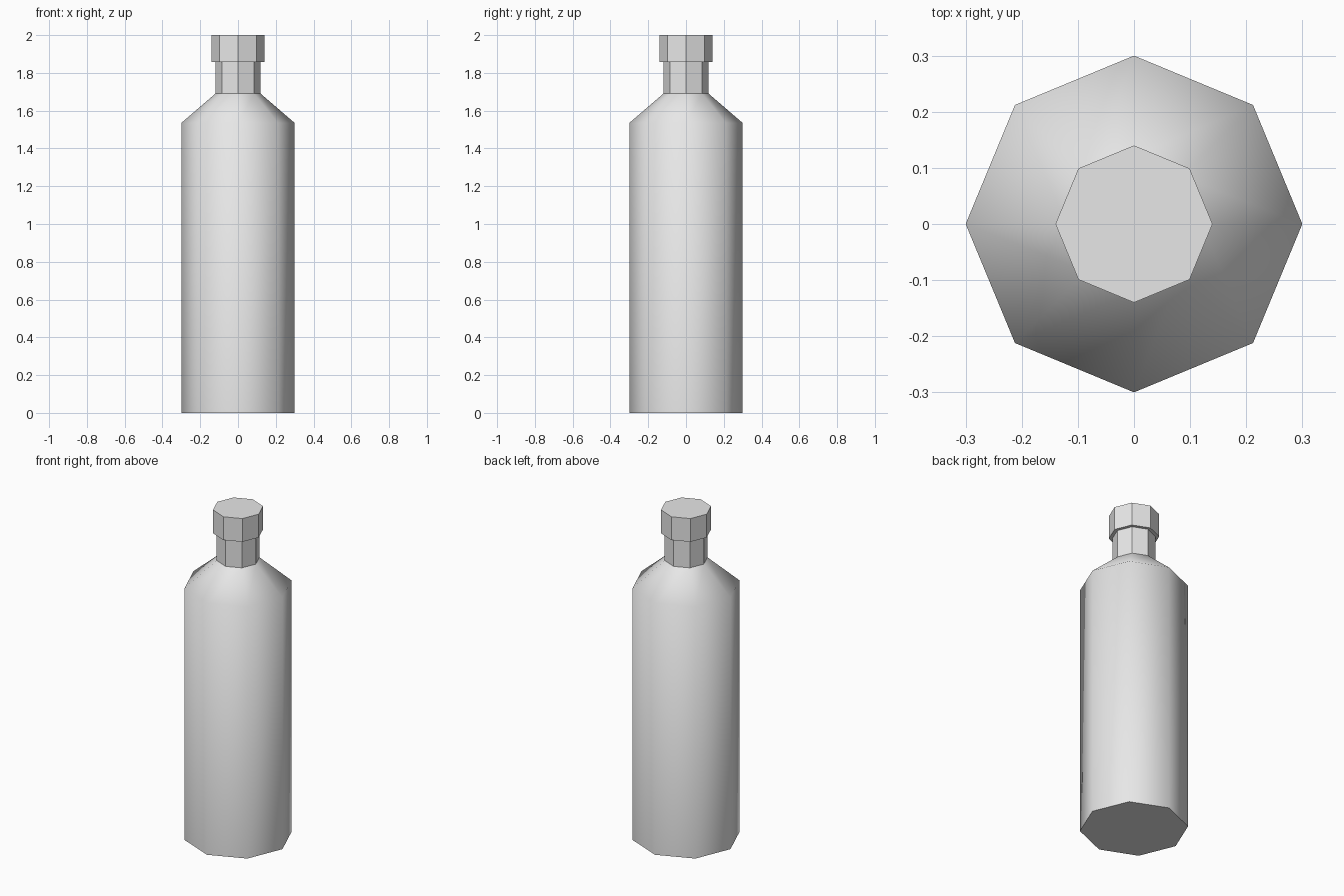
import bpy
import bmesh
from math import cos, sin, pi, radians

SIDES = 8

default = bpy.data.objects.get("Cube")
if default:
    bpy.data.objects.remove(default, do_unlink=True)

# Single plain grey
grey = bpy.data.materials.new("light_grey")
grey.use_nodes = True
grey.diffuse_color = (0.8, 0.8, 0.8, 1)
grey.node_tree.nodes["Principled BSDF"].inputs["Base Color"].default_value = (0.8, 0.8, 0.8, 1)


def lathe(name, profile, bottom=False, top=False, smooth=False):
    """Spin a (radius, height) profile into an eight-sided part, corners on the axes."""
    bm = bmesh.new()
    rings = []
    for r, z in profile:
        angles = [2 * pi * i / SIDES for i in range(SIDES)]
        rings.append([bm.verts.new((r * cos(a), r * sin(a), z)) for a in angles])
    for low, high in zip(rings, rings[1:]):
        for i in range(SIDES):
            j = (i + 1) % SIDES
            bm.faces.new((low[i], low[j], high[j], high[i]))
    if bottom:
        bm.faces.new(rings[0][::-1])
    if top:
        bm.faces.new(rings[-1])
    for face in bm.faces:
        face.smooth = smooth
    mesh = bpy.data.meshes.new(name)
    bm.to_mesh(mesh)
    bm.free()
    if smooth:
        mesh.set_sharp_from_angle(angle=radians(60))
    mesh.materials.append(grey)
    obj = bpy.data.objects.new(name, mesh)
    bpy.context.collection.objects.link(obj)
    return obj


# Body with sloped shoulder, smooth sides and a flat base
lathe("bottle_body", [(0.3, 0), (0.3, 1.535), (0.12, 1.69)], bottom=True, smooth=True)

# Faceted neck
lathe("bottle_neck", [(0.12, 1.69), (0.12, 1.858)])

# Faceted cap with an overhanging rim
lathe("bottle_cap", [(0.12, 1.858), (0.14, 1.858), (0.14, 2)], top=True)
